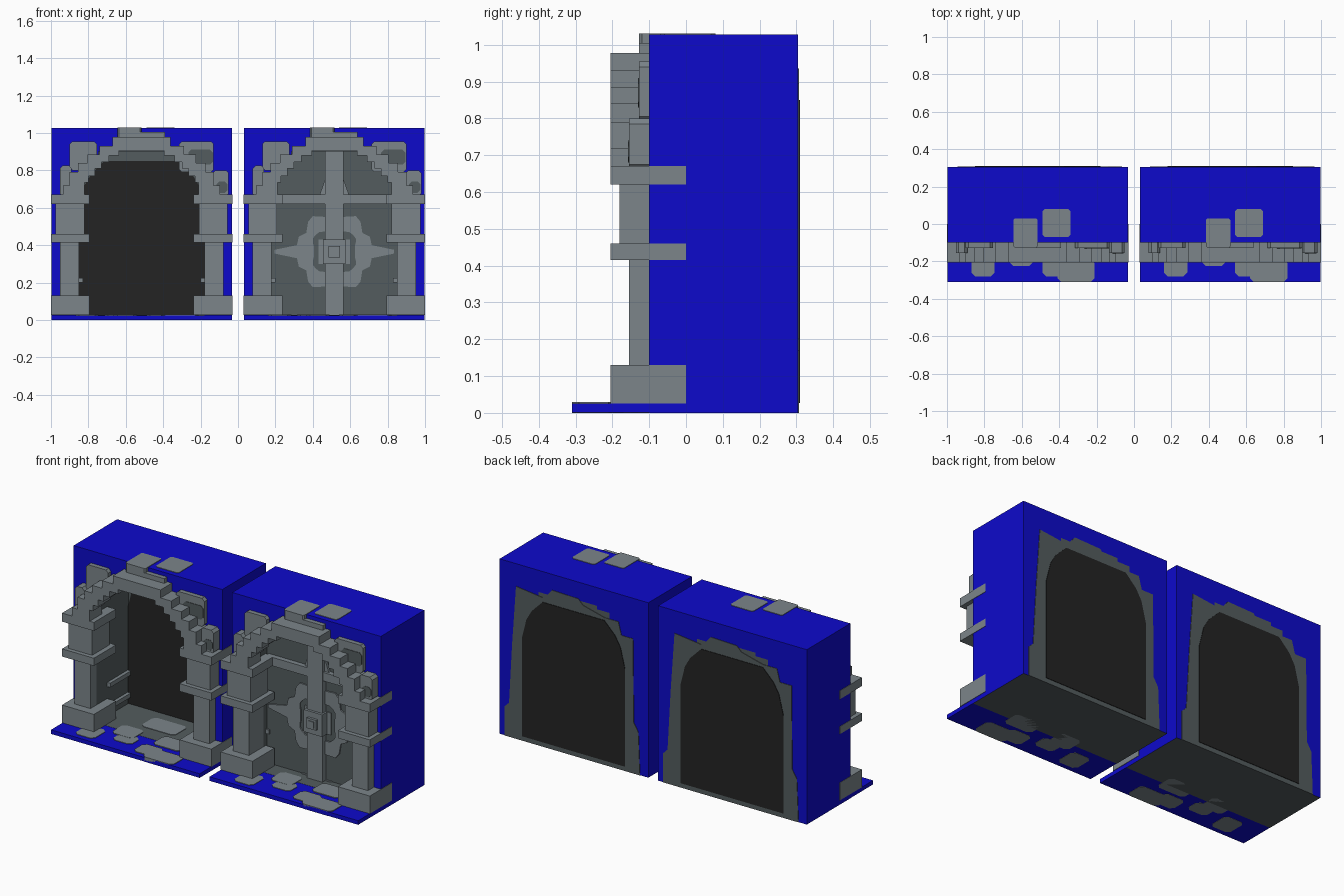
import bpy, bmesh

cube = bpy.data.objects.get("Cube")
if cube:
    bpy.data.objects.remove(cube)


def material(name, r, g, b):
    m = bpy.data.materials.new(name)
    m.use_nodes = True
    m.diffuse_color = (r, g, b, 1)
    bsdf = m.node_tree.nodes["Principled BSDF"]
    bsdf.inputs["Base Color"].default_value = (r, g, b, 1)
    bsdf.inputs["Roughness"].default_value = 0.9
    return m


BLUE = material("wall blue", 0.004, 0.003, 0.6)
LIGHT = material("light stone", 0.2, 0.235, 0.255)
DARK = material("dark stone", 0.088, 0.107, 0.112)
BLACK = material("black void", 0.017, 0.017, 0.017)


def prism(name, polys, y0, y1, cx, *mats):
    """Extrude polygons given as (x, z) points from y0 to y1."""
    bm = bmesh.new()
    faces = [bm.faces.new([bm.verts.new((cx + x, y0, z)) for x, z in p]) for p in polys]
    bmesh.ops.remove_doubles(bm, verts=bm.verts, dist=1e-5)
    ext = bmesh.ops.extrude_face_region(bm, geom=bm.faces[:], use_keep_orig=True)
    for v in (g for g in ext["geom"] if isinstance(g, bmesh.types.BMVert)):
        v.co.y = y1
    bmesh.ops.recalc_face_normals(bm, faces=bm.faces)
    me = bpy.data.meshes.new(name)
    bm.to_mesh(me)
    bm.free()
    for m in mats:
        me.materials.append(m)
    ob = bpy.data.objects.new(name, me)
    bpy.context.collection.objects.link(ob)
    return ob


def box(name, x0, x1, y0, y1, z0, z1, cx, mat):
    return prism(name, [[(x0, z0), (x1, z0), (x1, z1), (x0, z1)]], y0, y1, cx, mat)


def stone(name, x0, x1, y0, y1, z0, z1, cx, mat, c=0.015):
    """Box with clipped corners on its front outline."""
    return prism(name, [[(x0 + c, z0), (x1 - c, z0), (x1, z0 + c), (x1, z1 - c),
                         (x1 - c, z1), (x0 + c, z1), (x0, z1 - c), (x0, z0 + c)]],
                 y0, y1, cx, mat)


def plate(name, x0, x1, y0, y1, z0, z1, cx, mat, c=0.02):
    """Flat patch with clipped corners in plan."""
    ob = stone(name, x0, x1, z0, z1, y0, y1, 0, mat, c)
    for v in ob.data.vertices:
        x, y, z = v.co
        v.co = (x + cx, z, y)
    ob.data.flip_normals()
    return ob


def mirrored(half):
    """Right half of an outline, bottom to top, closed over to the left."""
    return half + [(-x, z) for x, z in reversed(half)]


def stairs(z0, steps):
    pts = [(steps[0][0], z0)]
    for i, (x, z) in enumerate(steps):
        pts.append((x, z))
        if i + 1 < len(steps):
            pts.append((steps[i + 1][0], z))
    return mirrored(pts)


ARCH_OUT = [(.42, .72), (.385, .79), (.34, .84), (.29, .885), (.225, .93), (.155, .977)]
ARCH_IN = [(.305, .735), (.285, .77), (.25, .81), (.215, .845), (.175, .88), (.12, .905)]
TUNNEL = [(.335, .76), (.29, .84), (.23, .9), (.15, .92)]
VOID = mirrored([(.335, .027), (.335, .6), (.305, .72), (.27, .78), (.2, .85)])
BACK_RIM = [(.45, 0), (.45, .17), (.42, .2), (.4, .55), (.375, .895), (.2, .875), (.17, .9),
            (.14, .935), (-.03, .93), (-.06, .9), (-.2, .865), (-.29, .865), (-.31, .79),
            (-.385, .79), (-.39, .3), (-.42, .25), (-.43, 0)]
W = 0.483


def gateway(cx, side):
    def n(part):
        return f"{side}_{part}"

    # wall with an arched tunnel; tunnel sides and undersides are dark
    tunnel = stairs(0, TUNNEL)
    wall = prism(n("wall"), [[(-W, 0), (-W, 1.027), (W, 1.027), (W, 0)] + tunnel],
                 -.1, .304, cx, BLUE, DARK)
    for f in wall.data.polygons:
        inside = abs(f.center.x - cx) < .4 and abs(f.normal.y) < .5 and f.center.z < .95
        if f.normal.z < -.5 or inside:
            f.material_index = 1

    # back of the tunnel, void panel, rear rim
    prism(n("tunnel_back"), [tunnel], .2, .304, cx, DARK)
    prism(n("void_panel"), [VOID], .195, .2, cx, BLACK)
    prism(n("rear_rim"), [BACK_RIM], .304, .307, cx, DARK)
    prism(n("rear_void"), [VOID], .307, .31, cx, BLACK)

    # floor and front slab with stone patches
    box(n("floor"), -.335, .335, -.1, .2, 0, .026, cx, DARK)
    box(n("front_slab"), -W, W, -.31, -.1, .001, .025, cx, BLUE)
    for i, (x0, x1, y0, y1) in enumerate([
            (-.355, -.23, -.28, -.15), (-.15, -.025, -.225, -.13), (.025, .16, -.28, -.17),
            (.105, .305, -.31, -.19), (-.2, -.06, -.16, -.04), (.06, .24, -.15, -.03)]):
        plate(n(f"slab_patch_{i}"), x0, x1, y0, y1, 0, .028 + i * .0003, cx, LIGHT)
    plate(n("floor_patch"), -.12, .1, .0, .13, .02, .029, cx, LIGHT)

    # pillars: (inner, outer, front, back, bottom, top)
    for s, sn in ((-1, "right"), (1, "left")):
        for part, a, b, y0, y1, z0, z1 in (
                ("pillar_base", .278, .485, -.205, 0, .026, .13),
                ("lower_shaft", .335, .438, -.155, -.02, .13, .415),
                ("middle_band", .278, .485, -.205, 0, .415, .46),
                ("upper_shaft", .307, .46, -.18, -.02, .46, .62),
                ("top_band", .278, .485, -.205, 0, .62, .67)):
            x0, x1 = sorted((s * a, s * b))
            box(n(f"{sn}_{part}"), x0, x1, y0, y1, z0, z1, cx, LIGHT)
        # trim along the tunnel wall
        x0, x1 = sorted((s * .315, s * .337))
        for i, z in enumerate((.07, .2)):
            box(n(f"{sn}_wall_trim_{i}"), x0, x1, 0, .19, z, z + .025, cx, LIGHT)

    # stepped arch
    prism(n("stepped_arch"), [stairs(.67, ARCH_OUT) + stairs(.67, ARCH_IN)[::-1]],
          -.205, -.09, cx, LIGHT)

    # rough stones around the arch
    for i, (x0, x1, y, z0, z1, m) in enumerate([
            (-.437, -.375, -.155, .66, .825, LIGHT), (-.40, -.35, -.15, .66, .74, DARK),
            (-.385, -.24, -.127, .8, .955, LIGHT), (.2, .385, -.127, .79, .955, LIGHT),
            (.25, .38, -.13, .83, .91, DARK), (.38, .465, -.155, .66, .8, LIGHT),
            (.40, .46, -.157, .68, .74, DARK)]):
        stone(n(f"arch_stone_{i}"), x0, x1, y, -.09, z0, z1, cx, m)
    plate(n("keystone"), -.13, 0, -.127, .03, .9, 1.03, cx, LIGHT, .008)
    box(n("keystone_side"), -.01, .125, -.127, -.09, .9, 1.005, cx, LIGHT)
    plate(n("top_stone"), .025, .175, -.07, .08, 1.02, 1.03, cx, LIGHT, .012)


gateway(-.515, "open")
gateway(.515, "closed")

# closed door with cross bars
D = .515
prism("door_panel", [stairs(.02, TUNNEL)], .01, .06, D, DARK)
box("door_upright", -.05, .05, -.025, .02, .026, .9, D, LIGHT)
box("door_crossbar", -.32, .32, -.02, .02, .62, .67, D, LIGHT)
prism("crossbar_flare", [mirrored([(.08, .665), (.05, .75)])], -.005, .02, D, LIGHT)

# lobed ring with side tips around the door boss
outer = [(.32, .01), (.2, .035), (.19, .08), (.15, .1), (.14, .16), (.115, .19), (.03, .185)]
inner = [(.11, .01), (.11, .03), (.115, .05), (.115, .07), (.1, .09), (.08, .105), (.03, .11)]


def loop(q):
    top = q + [(-x, z) for x, z in reversed(q)]
    return [(x, .365 + z) for x, z in top + [(-x, -z) for x, z in top]]


o, i_ = loop(outer), loop(inner)
N = len(o)
prism("door_ring", [[o[k], o[(k + 1) % N], i_[(k + 1) % N], i_[k]] for k in range(N)],
      .002, .02, D, LIGHT)
box("ring_rim_left", .05, .085, .004, .02, .3, .43, D, LIGHT)
box("ring_rim_right", -.085, -.05, .004, .02, .3, .43, D, LIGHT)
box("door_boss", -.06, .06, -.04, .02, .3, .43, D, LIGHT)
box("boss_frame", -.03, .03, -.055, -.03, .335, .395, D, LIGHT)
box("boss_core", -.018, .018, -.06, -.05, .347, .383, D, LIGHT)
